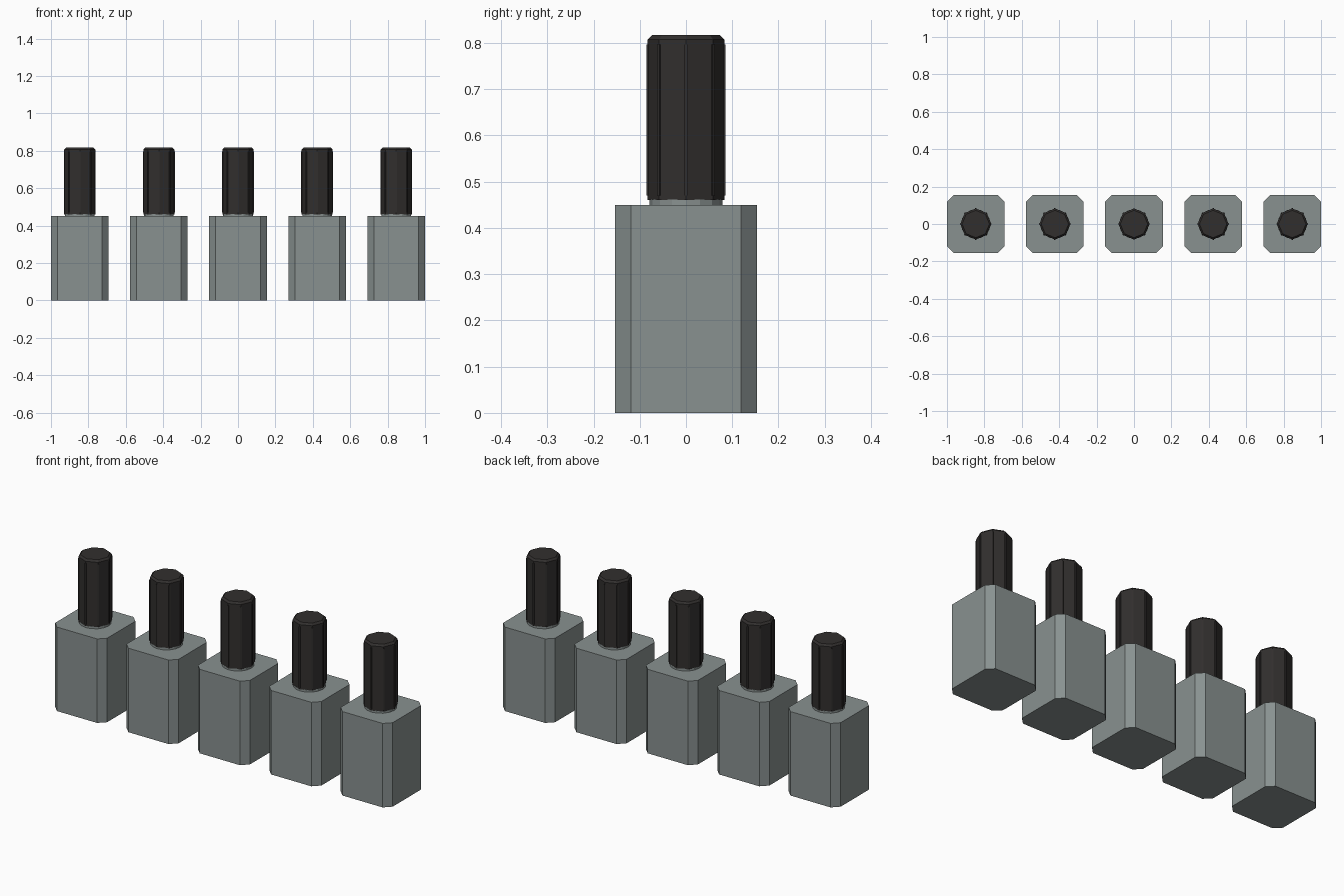
import bpy, bmesh
from math import cos, sin, pi

if "Cube" in bpy.data.objects:
    bpy.data.objects.remove(bpy.data.objects["Cube"])


def material(name, rgb):
    m = bpy.data.materials.new(name)
    m.diffuse_color = (*rgb, 1)
    m.use_nodes = True
    m.node_tree.nodes["Principled BSDF"].inputs["Base Color"].default_value = m.diffuse_color
    return m


GREY = material("grey_green", (0.25, 0.285, 0.28))
DARK = material("dark_grip", (0.031, 0.028, 0.027))


def ring(radius, z, sides=8):
    return [(radius * cos(2 * pi * i / sides), radius * sin(2 * pi * i / sides), z)
            for i in range(sides)]


def loft(bm, rings):
    """Skin a stack of equal-length rings and cap both ends."""
    loops = [[bm.verts.new(p) for p in r] for r in rings]
    n = len(loops[0])
    for a, b in zip(loops, loops[1:]):
        for i in range(n):
            bm.faces.new((a[i], a[(i + 1) % n], b[(i + 1) % n], b[i]))
    bm.faces.new(loops[0][::-1])
    bm.faces.new(loops[-1])


def make_mesh(name, stacks, mat):
    bm = bmesh.new()
    for rings in stacks:
        loft(bm, rings)
    me = bpy.data.meshes.new(name)
    bm.to_mesh(me)
    bm.free()
    me.materials.append(mat)
    return me


# square block with clipped corners
H, C = 0.154, 0.119
outline = [(H, -C), (H, C), (C, H), (-C, H), (-H, C), (-H, -C), (-C, -H), (C, -H)]
block = make_mesh("block", [[[(x, y, z) for x, y in outline] for z in (0, 0.45)]], GREY)

# short neck between block and grip
collar = make_mesh("collar", [[ring(0.079, 0.445, 16), ring(0.079, 0.462, 16)]], GREY)

# octagonal grip with chamfered top
grip = make_mesh("grip", [[ring(0.083, 0.46), ring(0.083, 0.807), ring(0.073, 0.817)]], DARK)


# thin ribs running along the grip's eight corners
def rib(angle, inner=0.076, outer=0.085, half=0.004):
    c, s = cos(angle), sin(angle)
    rect = [(inner, -half), (outer, -half), (outer, half), (inner, half)]
    return [[(u * c - v * s, u * s + v * c, z) for u, v in rect] for z in (0.47, 0.797)]


ribs = make_mesh("grip_ribs", [rib(i * pi / 4) for i in range(8)], DARK)

# row of five identical pegs
for i in range(5):
    for me in (block, collar, grip, ribs):
        ob = bpy.data.objects.new(f"{me.name}_{i + 1}", me)
        ob.location.x = (i - 2) * 0.423
        bpy.context.collection.objects.link(ob)
